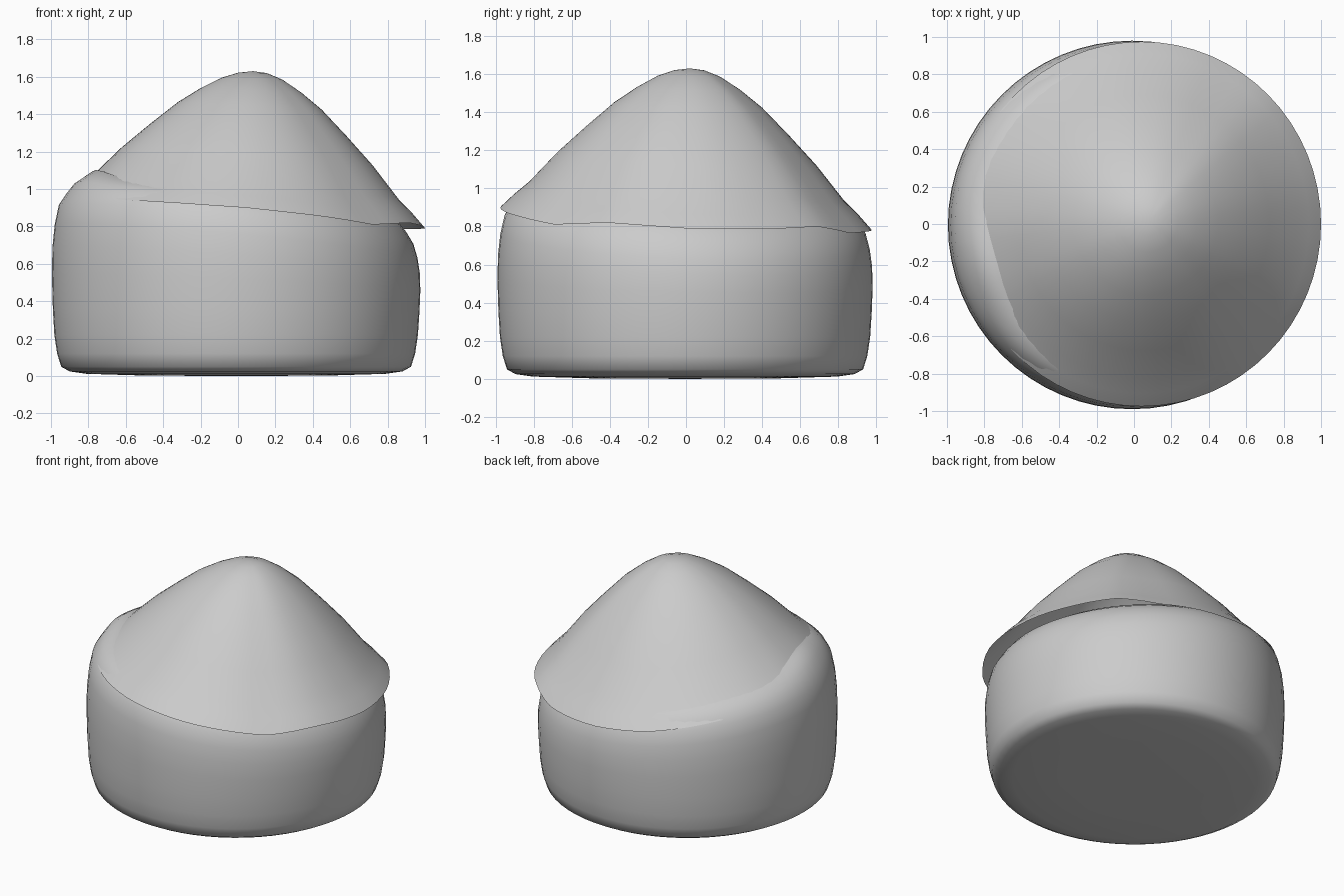
import bpy, bmesh, math

if "Cube" in bpy.data.objects:
    bpy.data.objects.remove(bpy.data.objects["Cube"])

N = 64


def lerp_table(table, x):
    for (x0, y0), (x1, y1) in zip(table, table[1:]):
        if x <= x1:
            return y0 + (y1 - y0) * (x - x0) / (x1 - x0)
    return table[-1][1]


def lathe(name, rows, point, close_first, close_last):
    """Skin rings of points; point(row, angle) gives each position."""
    bm = bmesh.new()
    rings = []
    for i, row in enumerate(rows):
        single = (i == 0 and close_first) or (i == len(rows) - 1 and close_last)
        count = 1 if single else N
        rings.append([bm.verts.new(point(row, 2 * math.pi * k / N)) for k in range(count)])
    for a, b in zip(rings, rings[1:]):
        for k in range(N):
            j = (k + 1) % N
            quad = [a[k % len(a)], a[j % len(a)], b[j % len(b)], b[k % len(b)]]
            bm.faces.new(list(dict.fromkeys(quad)))
    bmesh.ops.recalc_face_normals(bm, faces=bm.faces)
    mesh = bpy.data.meshes.new(name)
    bm.to_mesh(mesh)
    bm.free()
    obj = bpy.data.objects.new(name, mesh)
    bpy.context.collection.objects.link(obj)
    for p in mesh.polygons:
        p.use_smooth = True
    return obj


# Round wall with soft bottom edge and a shoulder leaning up to the left
wall_profile = [(0, 0.0), (0.5, 0.003), (0.8, 0.012), (0.89, 0.025), (0.935, 0.05),
                (0.957, 0.12), (0.972, 0.22), (0.98, 0.35), (0.985, 0.5),
                (0.982, 0.62), (0.97, 0.72), (0.948, 0.81), (0.91, 0.87),
                (0.87, 0.915), (0.78, 0.965), (0.6, 0.975), (0.3, 0.975), (0, 0.975)]


def wall_point(row, a):
    r, z = row
    x, y = r * math.cos(a), r * math.sin(a)
    lean = min(1, max(0, (z - 0.3) / 0.5))
    swell = 0.045 * math.exp(-((math.degrees(a) - 196) / 17) ** 2)
    swell *= min(1, max(0, (z - 0.85) / 0.1)) * max(0, 1 - abs(r - 0.79) / 0.25)
    return (x - 0.01, y - 0.005, z + lean * (-0.11 * x - 0.05 * y) + swell)


lathe("hut_wall", wall_profile, wall_point, True, True)

# Thin conical roof with a tilted, slightly wavy rim
rim_height = [(0, .79), (25, .785), (45, .80), (62, .765), (90, .78), (112, .81),
              (135, .87), (160, .93), (180, .96), (205, .965), (225, .945), (248, .925),
              (270, .90), (295, .855), (315, .81), (335, .82), (360, .79)]
roof_profile = [(0, 0), (.08, .012), (.17, .053), (.28, .135), (.4, .245),
                (.55, .42), (.7, .605), (.85, .82), (.93, .91), (1, 1)]
APEX = (0.08, 0.02, 1.63)


def roof_point(row, a):
    t, drop = row
    rim = (0.04 + 0.96 * math.cos(a), 0.975 * math.sin(a),
           lerp_table(rim_height, math.degrees(a)))
    return (APEX[0] + (rim[0] - APEX[0]) * t,
            APEX[1] + (rim[1] - APEX[1]) * t,
            APEX[2] + (rim[2] - APEX[2]) * drop)


lathe("hut_roof", roof_profile, roof_point, True, False)
